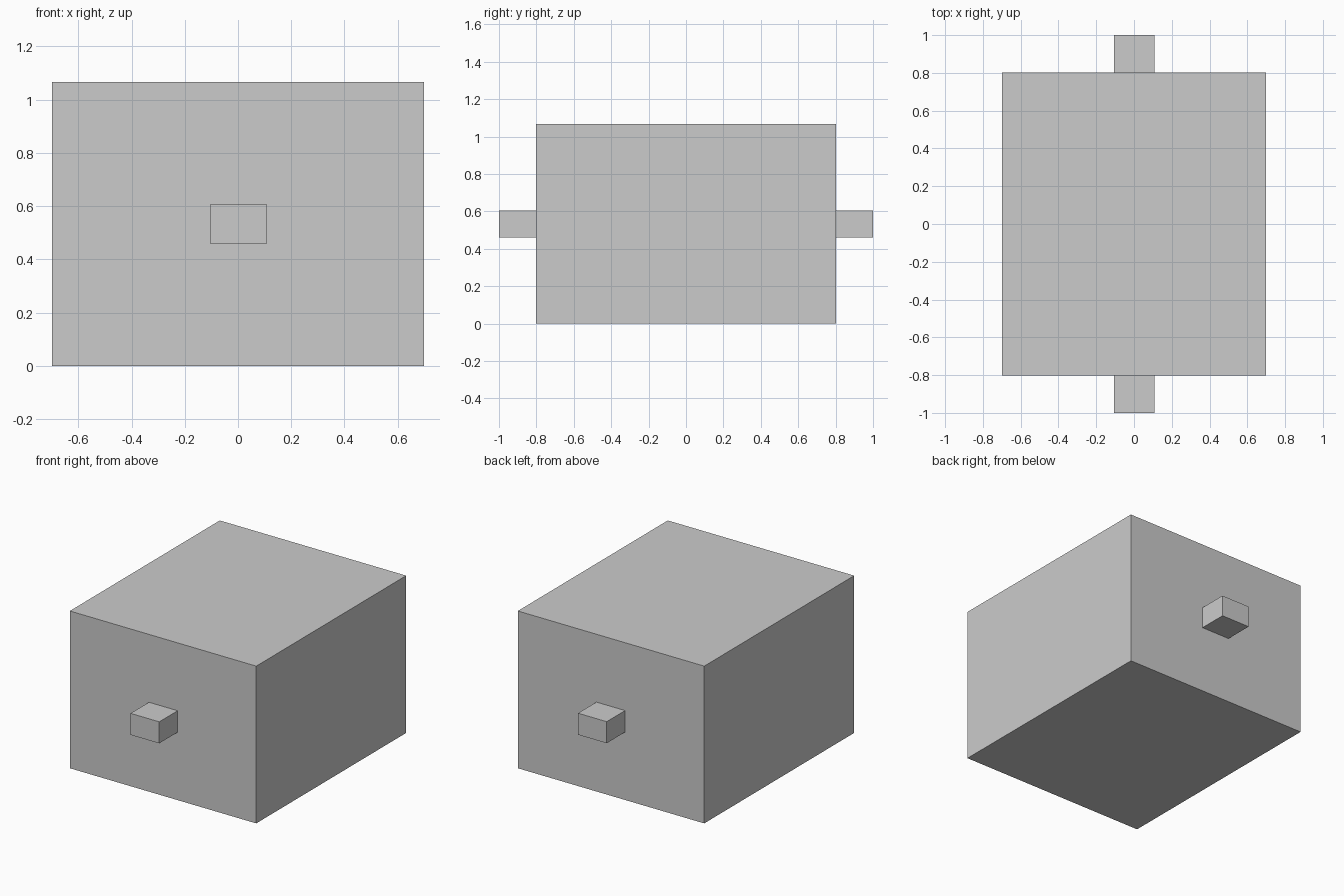
import bpy

if "Cube" in bpy.data.objects:
    bpy.data.objects.remove(bpy.data.objects["Cube"])

HEIGHT = 1.066


def box(name, size, centre):
    bpy.ops.mesh.primitive_cube_add(size=1, location=centre)
    obj = bpy.context.object
    obj.name = name
    obj.scale = size
    bpy.ops.object.transform_apply(location=False, rotation=False, scale=True)
    return obj


# Main block
box("body", (1.398, 1.606, HEIGHT), (0, 0, HEIGHT / 2))

# Small pegs centred on the front and back faces, seated slightly in the body
for name, side in (("front_peg", -1), ("back_peg", 1)):
    box(name, (0.215, 0.21, 0.146), (0.002, side * 0.895, HEIGHT / 2))
